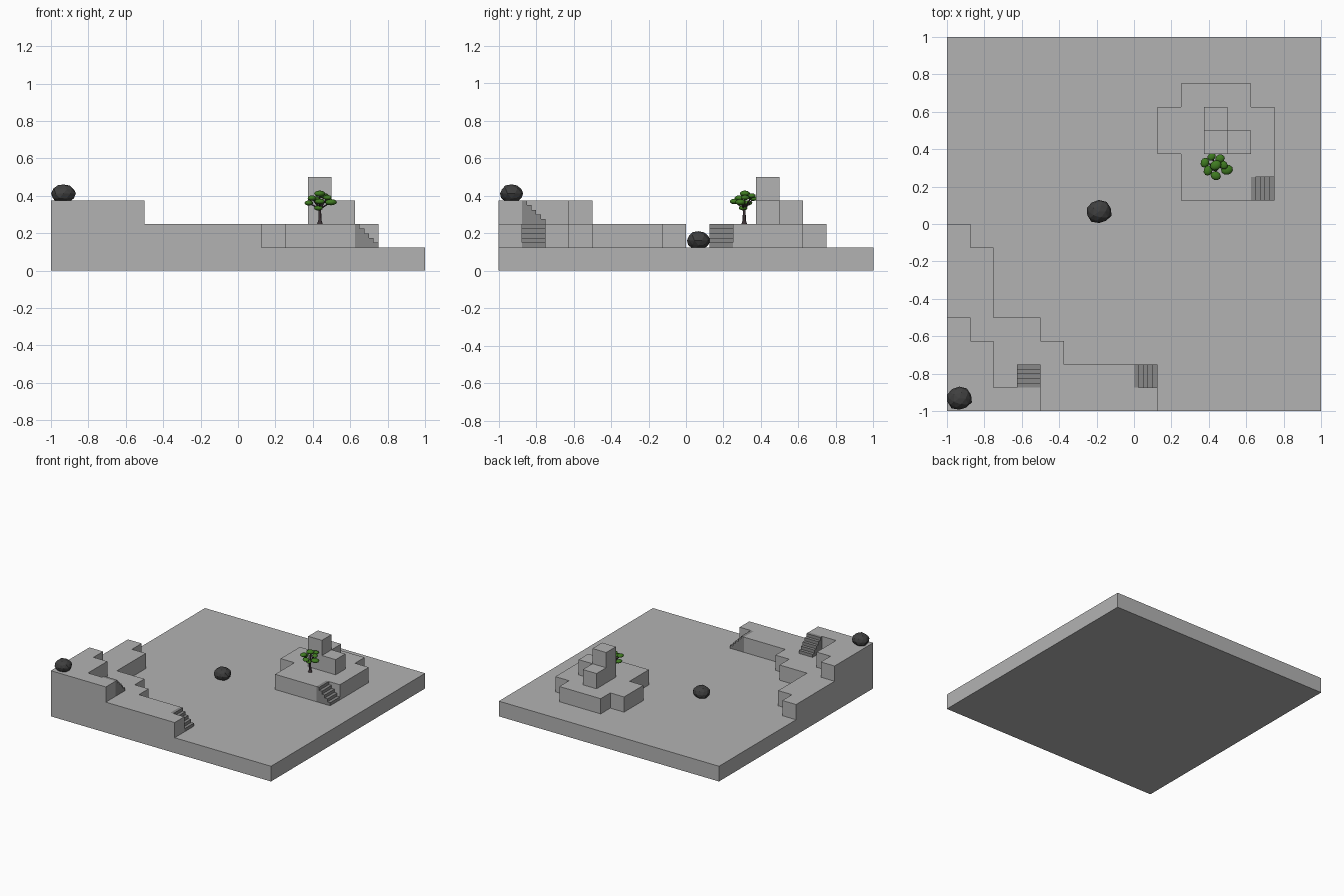
import bpy, bmesh, math, random
from mathutils import Vector, Matrix

if "Cube" in bpy.data.objects:
    bpy.data.objects.remove(bpy.data.objects["Cube"])

U = 0.125          # terrain block size
random.seed(4)


def material(name, rgb):
    m = bpy.data.materials.new(name)
    m.diffuse_color = (*rgb, 1)
    m.use_nodes = True
    m.node_tree.nodes["Principled BSDF"].inputs["Base Color"].default_value = m.diffuse_color
    return m


STONE = material("light grey", (0.45, 0.45, 0.45))
STEP = material("mid grey", (0.25, 0.25, 0.25))
ROCK = material("charcoal", (0.05, 0.05, 0.05))
BARK = material("dark bark", (0.045, 0.032, 0.036))
LEAF = material("leaf green", (0.05, 0.2, 0.015))


def finish(bm, name, mat, smooth=False):
    bmesh.ops.recalc_face_normals(bm, faces=bm.faces)
    me = bpy.data.meshes.new(name)
    bm.to_mesh(me)
    bm.free()
    me.materials.append(mat)
    if smooth:
        for p in me.polygons:
            p.use_smooth = True
    ob = bpy.data.objects.new(name, me)
    bpy.context.collection.objects.link(ob)
    return ob


# Terrain: block heights from rectangles (x0, x1, y0, y1, height) in blocks
rects = [
    (-8, 8, -8, 8, 1),
    # corner terrace, lower and upper level
    (-8, -7, -8, 0, 2), (-8, -6, -8, -1, 2), (-8, -4, -8, -4, 2),
    (-8, -3, -8, -5, 2), (-8, 1, -8, -6, 2),
    (-8, -7, -8, -4, 3), (-8, -6, -8, -5, 3), (-8, -4, -8, -7, 3),
    # free-standing mound
    (2, 5, 1, 6, 2), (1, 6, 3, 5, 2), (2, 6, 1, 5, 2),
    (3, 5, 3, 4, 3), (3, 4, 3, 5, 3), (3, 4, 3, 4, 4),
]
height = {}
for x0, x1, y0, y1, h in rects:
    for x in range(x0, x1):
        for y in range(y0, y1):
            height[x, y] = max(h, height.get((x, y), 0))
height[0, -7] = height[5, 1] = 1      # notches for the stairs

bm = bmesh.new()


def quad(*pts):
    bm.faces.new([bm.verts.new(Vector(p) * U) for p in pts])


for (x, y), h in height.items():
    for z in (0, h):
        quad((x, y, z), (x + 1, y, z), (x + 1, y + 1, z), (x, y + 1, z))
    for dx, dy, a, b in ((1, 0, (1, 0), (1, 1)), (-1, 0, (0, 1), (0, 0)),
                         (0, 1, (1, 1), (0, 1)), (0, -1, (0, 0), (1, 0))):
        for z in range(height.get((x + dx, y + dy), 0), h):
            p, q = (x + a[0], y + a[1]), (x + b[0], y + b[1])
            quad((*p, z), (*q, z), (*q, z + 1), (*p, z + 1))
bmesh.ops.remove_doubles(bm, verts=bm.verts, dist=1e-4)
finish(bm, "terrain", STONE)


# Stairs: stepped profile descending along local +x, one block in size
def stairs(name, cx, cy, z, angle, steps=5):
    s = U / steps
    prof = [(-U / 2, 0)]
    for i in range(steps):
        prof += [(-U / 2 + i * s, U - i * s), (-U / 2 + (i + 1) * s, U - i * s)]
    prof.append((U / 2, 0))
    bm = bmesh.new()
    f = bm.faces.new([bm.verts.new((x, -U / 2, h)) for x, h in prof])
    ext = bmesh.ops.extrude_face_region(bm, geom=[f])["geom"]
    bmesh.ops.translate(bm, vec=(0, U, 0),
                        verts=[v for v in ext if isinstance(v, bmesh.types.BMVert)])
    ob = finish(bm, name, STEP)
    ob.location = (cx, cy, z)
    ob.rotation_euler.z = angle


stairs("lower_stairs", 0.0625, -0.8125, U, 0)
stairs("upper_stairs", -0.5625, -0.8125, 2 * U, math.pi / 2)
stairs("mound_stairs", 0.6875, 0.1875, U, 0)


# Rocks: jittered, faceted boulders cut flat at the ground
def rock(name, x, y, z):
    rng = random.Random(7)
    bm = bmesh.new()
    bmesh.ops.create_icosphere(bm, subdivisions=2, radius=1)
    for v in bm.verts:
        v.co *= rng.uniform(0.93, 1.06)
        v.co = Vector((v.co.x * 0.068, v.co.y * 0.064, v.co.z * 0.052 + 0.037))
    cut = bmesh.ops.bisect_plane(bm, geom=bm.verts[:] + bm.edges[:] + bm.faces[:],
                                 plane_co=(0, 0, 0), plane_no=(0, 0, 1), clear_inner=True)
    bmesh.ops.holes_fill(bm, edges=[e for e in cut["geom_cut"]
                                    if isinstance(e, bmesh.types.BMEdge)])
    finish(bm, name, ROCK).location = (x, y, z)


rock("middle_rock", -0.187, 0.066, U)
rock("corner_rock", -0.934, -0.932, 3 * U)


# Tree: tapered trunk and branches ending in flattened leaf clumps
def limb(bm, a, b, r1, r2):
    a, b = Vector(a), Vector(b)
    rot = (b - a).to_track_quat('Z', 'Y').to_matrix().to_4x4()
    bmesh.ops.create_cone(bm, cap_ends=True, segments=8, radius1=r1, radius2=r2,
                          depth=(b - a).length,
                          matrix=Matrix.Translation((a + b) / 2) @ rot)


clumps = [  # x, y, z, radius
    (0.415, 0.360, 0.385, 0.022), (0.460, 0.350, 0.400, 0.024),
    (0.379, 0.328, 0.362, 0.025), (0.437, 0.314, 0.412, 0.029),
    (0.497, 0.290, 0.366, 0.030), (0.396, 0.286, 0.388, 0.026),
    (0.437, 0.258, 0.370, 0.026), (0.430, 0.305, 0.335, 0.024),
    (0.478, 0.316, 0.391, 0.024),
]
wood, leaves = bmesh.new(), bmesh.new()
base, fork = (0.438, 0.311, 0.25), (0.437, 0.311, 0.33)
limb(wood, base, (0.438, 0.311, 0.268), 0.015, 0.009)
limb(wood, (0.438, 0.311, 0.265), fork, 0.009, 0.007)
for x, y, z, r in clumps:
    limb(wood, fork, (x, y, z), 0.005, 0.003)
    mat = (Matrix.Translation((x, y, z)) @ Matrix.Rotation(random.uniform(0, 3), 4, 'Z')
           @ Matrix.Diagonal((r * 1.08, r * 0.9, r * 0.56, 1)))
    bmesh.ops.create_icosphere(leaves, subdivisions=2, radius=1, matrix=mat)
finish(wood, "tree_trunk", BARK, True)
finish(leaves, "tree_leaves", LEAF, True)
for n in ("tree_trunk", "tree_leaves"):
    for o in bpy.context.selected_objects:
        o.select_set(False)
    ob = bpy.data.objects[n]
    ob.select_set(True)
    bpy.context.view_layer.objects.active = ob
    bpy.ops.object.shade_smooth_by_angle(angle=math.radians(50))
